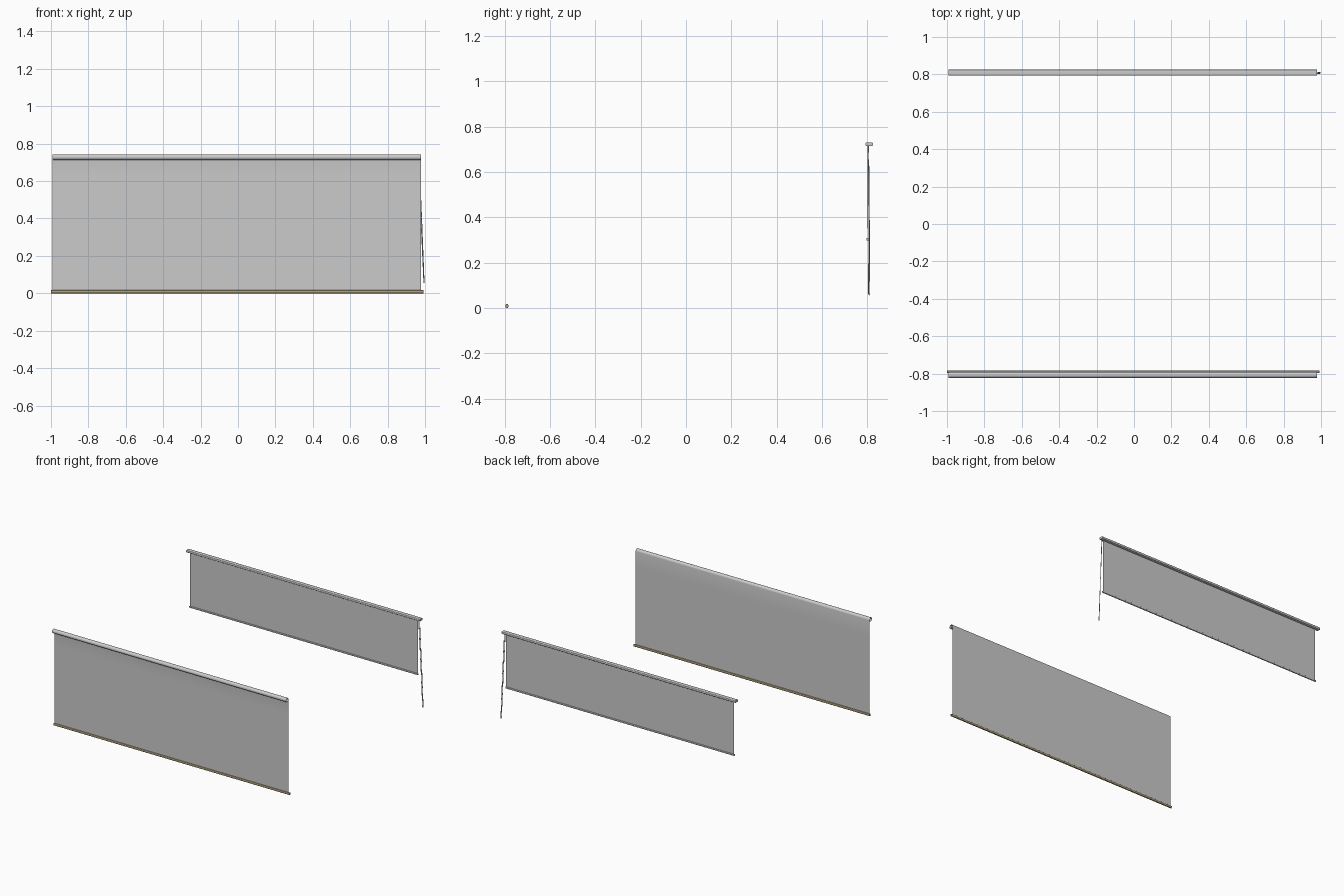
import bpy, bmesh
from math import sin, cos, pi
from mathutils import Vector

if "Cube" in bpy.data.objects:
    bpy.data.objects.remove(bpy.data.objects["Cube"])


def finish(bm, name, angle=0.7):
    me = bpy.data.meshes.new(name)
    bm.to_mesh(me)
    bm.free()
    ob = bpy.data.objects.new(name, me)
    bpy.context.collection.objects.link(ob)
    bpy.context.view_layer.objects.active = ob
    ob.select_set(True)
    bpy.ops.object.shade_smooth_by_angle(angle=angle)
    ob.select_set(False)
    return ob


def ribbon(name, profile, x0, x1):
    """Thin cloth: a y-z profile stretched along x."""
    bm = bmesh.new()
    a = [bm.verts.new((x0, y, z)) for y, z in profile]
    b = [bm.verts.new((x1, y, z)) for y, z in profile]
    for i in range(len(profile) - 1):
        bm.faces.new((a[i], b[i], b[i + 1], a[i + 1]))
    return finish(bm, name, 1.0)


def bar(name, lo, hi, bevel):
    """Box between two corners with its long edges rounded."""
    lo, hi = Vector(lo), Vector(hi)
    bm = bmesh.new()
    bmesh.ops.create_cube(bm, size=1)
    for v in bm.verts:
        v.co = (lo + hi) / 2 + v.co * (hi - lo)
    long_edges = [e for e in bm.edges
                  if abs(e.verts[0].co.x - e.verts[1].co.x) > 0.1]
    bmesh.ops.bevel(bm, geom=long_edges, offset=bevel, segments=3,
                    profile=0.5, affect='EDGES')
    return finish(bm, name)


# front screen: cloth rises behind the roll, then winds inward
cy, cz, r = -0.808, 0.727, 0.017
profile = [(cy + r, 0.01 + (cz - 0.01) * i / 6) for i in range(6)]
steps = 24
for i in range(int(steps * 2.5) + 1):
    t = 2 * pi * i / steps
    k = r - 0.0035 * i / steps
    profile.append((cy + k * cos(t), cz + k * sin(t)))
ribbon("front_screen_cloth", profile, -0.993, 0.979)

# tan weight bar at the foot of the front screen
foot = bar("front_weight_bar", (-1.0, -0.797, 0), (0.992, -0.784, 0.017), 0.005)
tan = bpy.data.materials.new("tan")
tan.diffuse_color = (0.42, 0.35, 0.2, 1)
tan.use_nodes = True
tan.node_tree.nodes["Principled BSDF"].inputs["Base Color"].default_value = tan.diffuse_color
foot.data.materials.append(tan)

# rear blind: head rail, cloth and hem bar
bar("rear_head_rail", (-0.993, 0.793, 0.714), (0.979, 0.825, 0.731), 0.005)
ribbon("rear_blind_cloth", [(0.802, 0.303), (0.802, 0.72)], -0.967, 0.955)
bar("rear_hem_bar", (-0.97, 0.797, 0.297), (0.958, 0.807, 0.309), 0.003)

# pull cord loop hanging from the right end of the rail
cord = bpy.data.curves.new("pull_cord", 'CURVE')
cord.dimensions = '3D'
cord.bevel_depth = 0.002
cord.bevel_resolution = 1
points = [(0.962, 0.802, 0.717), (0.978, 0.804, 0.40), (0.993, 0.805, 0.065),
          (0.995, 0.808, 0.056), (0.995, 0.811, 0.065),
          (0.982, 0.809, 0.40), (0.968, 0.806, 0.717)]
s = cord.splines.new('POLY')
s.points.add(len(points) - 1)
for p, co in zip(s.points, points):
    p.co = (*co, 1)
bpy.context.collection.objects.link(bpy.data.objects.new("pull_cord", cord))
